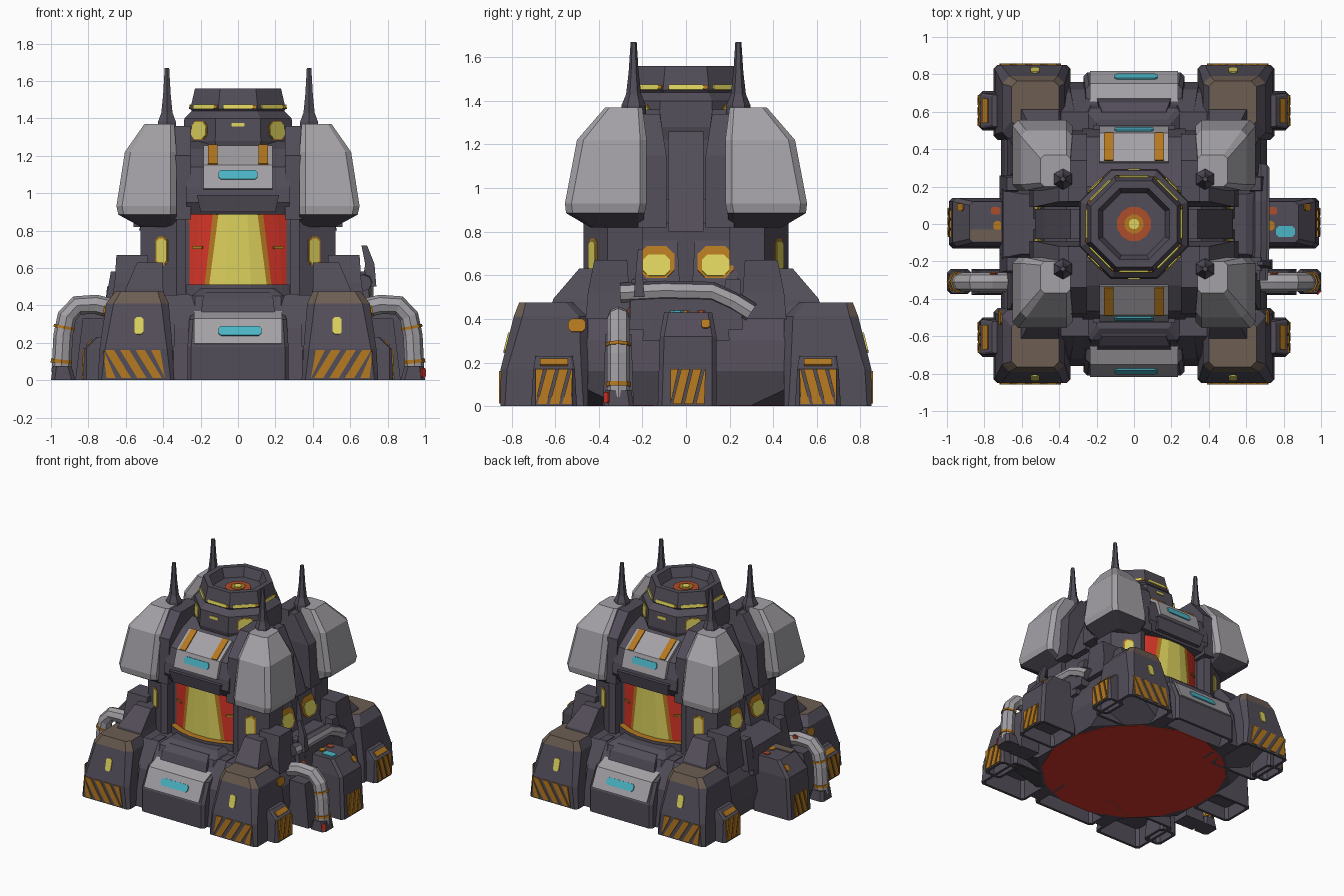
import bpy, bmesh, math
from mathutils import Vector

if "Cube" in bpy.data.objects:
    bpy.data.objects.remove(bpy.data.objects["Cube"])

COLOURS = {
    "dark_metal": (0.085, 0.075, 0.100), "pale_armour": (0.37, 0.355, 0.38),
    "glow_yellow": (0.72, 0.64, 0.11), "glow_red": (0.66, 0.035, 0.02),
    "hazard_orange": (0.46, 0.19, 0.015), "cyan_light": (0.07, 0.46, 0.56),
    "dusty_brown": (0.15, 0.11, 0.085), "ember_red": (0.42, 0.075, 0.025)}
MATS = {}
for key, rgb in COLOURS.items():
    m = bpy.data.materials.new(key)
    m.use_nodes = True
    m.diffuse_color = (*rgb, 1)
    bsdf = m.node_tree.nodes["Principled BSDF"]
    bsdf.inputs["Base Color"].default_value = (*rgb, 1)
    bsdf.inputs["Roughness"].default_value = 0.8
    MATS[key] = m
DARK, PALE, YELLOW, RED, ORANGE, CYAN, BROWN, EMBER = COLOURS


def loft(name, mat, *stacks, mirror=""):
    """Skin stacks of rings; mirror across x and/or y; mat is a name or a rule(centre, normal)."""
    bm = bmesh.new()
    for sx in ((1, -1) if "x" in mirror else (1,)):
        for sy in ((1, -1) if "y" in mirror else (1,)):
            for rings in stacks:
                vs = [[bm.verts.new((p[0] * sx, p[1] * sy, p[2])) for p in r] for r in rings]
                n = len(vs[0])
                for a, b in zip(vs, vs[1:]):
                    for i in range(n):
                        j = (i + 1) % n
                        bm.faces.new((a[i], a[j], b[j], b[i]))
                bm.faces.new(vs[0][::-1])
                bm.faces.new(vs[-1])
    bmesh.ops.dissolve_degenerate(bm, dist=1e-5, edges=bm.edges)
    bmesh.ops.recalc_face_normals(bm, faces=bm.faces)
    used = []
    for f in bm.faces:
        key = mat if isinstance(mat, str) else mat(f.calc_center_median(), f.normal)
        if key not in used:
            used.append(key)
        f.material_index = used.index(key)
    me = bpy.data.meshes.new(name)
    bm.to_mesh(me)
    bm.free()
    for key in used:
        me.materials.append(MATS[key])
    bpy.context.collection.objects.link(bpy.data.objects.new(name, me))


def rect(x0, x1, y0, y1, z, c=0.0):
    """Rectangle ring with cut corners."""
    if not c:
        return [(x0, y0, z), (x1, y0, z), (x1, y1, z), (x0, y1, z)]
    return [(x0 + c, y0, z), (x1 - c, y0, z), (x1, y0 + c, z), (x1, y1 - c, z),
            (x1 - c, y1, z), (x0 + c, y1, z), (x0, y1 - c, z), (x0, y0 + c, z)]


def hollow(x0, x1, y0, y1, depth=.15, c=.02, wall=.02):
    """Rings for an open-bottomed shell foot: cavity roof, inner rim, outer rim."""
    inner = (x0 + wall, x1 - wall, y0 + wall, y1 - wall)
    return [rect(*inner, depth, c), rect(*inner, 0, c), rect(x0, x1, y0, y1, 0, c)]


def ngon(a, z, n=8, cx=0, cy=0):
    """Regular ring with flat sides facing the axes, a = distance to a flat."""
    r = a / math.cos(math.pi / n)
    return [(cx + r * math.cos((i + .5) * math.tau / n), cy + r * math.sin((i + .5) * math.tau / n), z)
            for i in range(n)]


def across(pts, w):
    """Profile of (y, z) points extruded from -w to w."""
    return [[(x, y, z) for y, z in pts] for x in (-w, w)]


def plate(centre, normal, w, h, cut=0.25, t=0.008):
    """Thin cut-corner plate stack lying on a surface."""
    n = Vector(normal).normalized()
    up = Vector((0, 1, 0)) if abs(n.z) > .95 else Vector((0, 0, 1))
    u = up.cross(n).normalized()
    v = n.cross(u)
    flat = rect(-w / 2, w / 2, -h / 2, h / 2, 0, cut * min(w, h))
    return [[Vector(centre) + u * x + v * y + n * k for x, y, _ in flat] for k in (-.001, t)]


def tube(pts, r, n=8):
    """Round section swept along a path."""
    pts = [Vector(p) for p in pts]
    rings = []
    for i, p in enumerate(pts):
        d = (pts[min(i + 1, len(pts) - 1)] - pts[max(i - 1, 0)]).normalized()
        side = (Vector((0, 1, 0)) if abs(d.y) < .5 else Vector((1, 0, 0)))
        side = (side - d * side.dot(d)).normalized()
        up = d.cross(side)
        rings.append([p + r * (side * math.cos(k * math.tau / n) + up * math.sin(k * math.tau / n))
                      for k in range(n)])
    return rings


def hazard(name, origin, u, v, n, count, lean, fill, mirror):
    """Slanted warning stripes over a rectangle."""
    o, u, v, n = map(Vector, (origin, u, v, n))
    clamp = lambda s: min(1, max(0, s))
    stacks = []
    for i in range(-1, count):
        a, w = i / count + .05, fill / count
        quad = [(clamp(a), 0), (clamp(a + w), 0), (clamp(a + w + lean), 1), (clamp(a + lean), 1)]
        if quad[1][0] - quad[0][0] + quad[2][0] - quad[3][0] > .05:
            stacks.append([[o + u * s + v * t + n * k for s, t in quad] for k in (-.002, .007)])
    loft(name, ORANGE, *stacks, mirror=mirror)


# Base, belly plate and mid tier
loft("base_hull", DARK, [rect(-.66, .66, -.66, .66, .004, .36), rect(-.71, .71, -.73, .73, .16, .1),
                         rect(-.69, .69, -.7, .7, .3, .1), rect(-.61, .61, -.6, .6, .455, .1)])
loft("belly_plate", RED, [ngon(.66, 0, 16), ngon(.66, .006, 16)])
loft("mid_body", DARK, [rect(-.48, .48, -.38, .38, .44), rect(-.48, .48, -.38, .38, .84),
                        rect(-.36, .36, -.36, .36, .95)])

# Corner feet with brown tops, lamps and warning stripes
loft("corner_feet", lambda c, n: BROWN if c.z > .41 and (n.z > .8 or abs(n.y) > .5) else DARK,
     hollow(.34, .75, -.85, -.45) + [rect(.35, .74, -.85, -.45, .17, .03),
                                     rect(.37, .705, -.79, -.45, .41, .04),
                                     rect(.4, .655, -.765, -.52, .475, .03)], mirror="xy")
loft("foot_shoulders", DARK, [rect(.38, .62, -.62, -.3, .4), rect(.4, .6, -.61, -.3, .49),
                              rect(.4, .54, -.49, -.3, .63)], mirror="xy")
hazard("foot_stripes", (.39, -.85, .012), (.33, 0, 0), (0, 0, .15), (0, -1, 0), 4, .28, .6, "xy")
loft("foot_lamps", YELLOW, plate((.53, -.819, .29), (0, -1, .25), .048, .095), mirror="xy")
loft("side_skids", DARK, hollow(.68, .83, -.71, -.5, .1) + [rect(.7, .82, -.7, -.51, .17, .01),
                                                           rect(.7, .76, -.69, -.52, .23, .01)], mirror="xy")
hazard("skid_stripes", (.829, -.69, .01), (0, .17, 0), (-.008, 0, .16), (1, 0, .05), 3, .25, .75, "xy")
loft("skid_caps", ORANGE, plate((.793, -.605, .199), (.6, 0, .6), .13, .04, .1), mirror="xy")

# Front and back aprons with pale panels
loft("aprons", DARK, hollow(-.27, .27, -.81, -.45) + [
    rect(-.27, .27, -.81, -.45, .18, .02), rect(-.26, .26, -.74, -.45, .325, .02),
    rect(-.25, .25, -.65, -.45, .36, .02), rect(-.25, .25, -.62, -.45, .45, .02),
    rect(-.2, .2, -.56, -.4, .49, .02)], mirror="y")
loft("apron_steps", DARK, [rect(-.2, .2, -.68, -.5, .33), rect(-.19, .19, -.65, -.5, .43),
                           rect(-.17, .17, -.6, -.5, .47)], mirror="y")
loft("apron_panels", PALE, across([(-.79, .19), (-.817, .195), (-.752, .33), (-.65, .372), (-.64, .34),
                                   (-.72, .31)], .235), mirror="y")
loft("apron_lights", CYAN, plate((.01, -.785, .262), (0, -.135, .065), .23, .055), mirror="y")
loft("apron_cheeks", DARK, [rect(.26, .35, -.76, -.5, 0), rect(.26, .34, -.72, -.5, .28),
                            rect(.26, .32, -.6, -.5, .46)], mirror="xy")

# Glowing reactor windows built as tall curved staves
low = [-.275, -.235, -.18, -.155, -.07, .07, .155, .18, .235, .275]
high = [-.275, -.21, -.135, -.105, -.05, .05, .105, .135, .21, .275]
bow = lambda x: -.455 + 1.1 * x * x
tones = [RED, RED, ORANGE, YELLOW, YELLOW, YELLOW, ORANGE, RED, RED]
for tone, label in ((RED, "outer"), (ORANGE, "edge"), (YELLOW, "core")):
    staves = []
    for i, t in enumerate(tones):
        if t == tone:
            staves.append([[(s[i], bow(s[i]), z), (s[i + 1], bow(s[i + 1]), z),
                            (s[i + 1], -.3, z), (s[i], -.3, z)] for s, z in ((low, .5), (high, .885))])
    loft("reactor_window_" + label, tone, *staves, mirror="y")
sill = [(x, bow(x) - .05) for x in low] + [(.275, -.3), (-.275, -.3)]
loft("window_sills", lambda c, n: ORANGE if n.z > .5 else DARK,
     [[(x, y, z) for x, y in sill] for z in (.43, .512)], mirror="y")
loft("window_bars", ORANGE, plate((.215, -.405, .71), (.47, -1, 0), .06, .015), mirror="xy")

# Corner pillars with lamps
pillar = [(.28, -.3), (.28, -.46), (.33, -.47), (.52, -.36), (.52, -.2), (.3, -.2)]
loft("corner_pillars", DARK, [[(x, y, z) for x, y in pillar] for z in (.44, .9)], mirror="xy")
loft("pillar_lamp_rims", ORANGE, plate((.408, -.425, .69), (.11, -.19, 0), .075, .155, t=.003), mirror="xy")
loft("pillar_lamps", YELLOW, plate((.405, -.427, .69), (.11, -.19, 0), .06, .135), mirror="xy")

# Side bays with windows
loft("side_bays", DARK, [rect(.43, .56, -.24, -.03, .45), rect(.43, .53, -.24, -.03, .58),
                         rect(.43, .485, -.22, -.04, .76)], mirror="xy")
loft("bay_frames", ORANGE, plate((.512, -.135, .66), (.18, 0, .045), .165, .15, t=.004), mirror="xy")
loft("bay_windows", YELLOW, plate((.516, -.135, .645), (.18, 0, .045), .125, .1), mirror="xy")
loft("side_machinery", DARK, [rect(.48, .68, -.46, -.26, .4), rect(.48, .66, -.45, -.26, .52),
                              rect(.48, .65, -.42, -.27, .67)],
     [rect(.54, .72, -.2, .2, .3), rect(.54, .7, -.18, .18, .5), rect(.48, .6, -.16, .16, .55)],
     [rect(.62, .72, -.26, -.16, .35), rect(.62, .68, -.25, -.18, .58)], mirror="xy")
loft("bent_fin", DARK, [rect(.66, .74, -.24, -.19, .5), rect(.68, .73, -.23, -.2, .62),
                        rect(.66, .69, -.22, -.2, .72)])

# Side blocks, stripes and lights
loft("side_blocks", DARK, hollow(.66, .99, -.13, .14, .1) + [rect(.66, .97, -.12, .14, .32, .02),
                                                            rect(.66, .88, -.1, .12, .43, .02)], mirror="x")
hazard("block_stripes", (.99, -.07, .01), (0, .16, 0), (-.01, 0, .16), (1, 0, .06), 3, .25, .75, "x")
loft("block_cap", BROWN, plate((-.79, -.06, .43), (0, 0, 1), .17, .06, .1))
loft("block_light", CYAN, plate((.81, -.04, .43), (0, 0, 1), .1, .06))
loft("amber_markers", ORANGE, plate((.712, -.5, .37), (1, 0, .2), .08, .06),
     plate((.925, .09, .375), (.11, 0, .09), .04, .05), plate((.73, -.01, .43), (0, 0, 1), .04, .05), mirror="x")
loft("red_markers", EMBER, plate((.74, .07, .43), (0, 0, 1), .05, .04),
     plate((.75, -.262, .43), (0, -1, .2), .04, .04), mirror="x")

# Pipes, clamps and boots
loft("exhaust_pipes", PALE, tube([(.66, -.31, .38), (.76, -.31, .405), (.86, -.31, .4), (.915, -.31, .34),
                                  (.935, -.31, .24), (.945, -.31, .04)], .052), mirror="x")
loft("pipe_clamps", ORANGE, tube([(.945, -.31, .09), (.943, -.31, .11)], .057),
     tube([(.931, -.31, .275), (.928, -.31, .29)], .057), mirror="x")
loft("pipe_boots", DARK, [rect(.87, 1, -.375, -.24, 0, .02), rect(.89, .99, -.37, -.25, .075, .02)],
     [rect(.7, .87, -.38, -.24, 0), rect(.7, .83, -.37, -.25, .33)], mirror="x")
loft("boot_tag", RED, plate((.988, -.363, .04), (1, -1, 0), .03, .05))
loft("side_conduit", lambda c, n: PALE if n.x > .3 and n.z < .6 else DARK,
     tube([(.67, -.3, .52), (.68, -.1, .53), (.68, .12, .525), (.68, .22, .48), (.68, .3, .43)], .045))

# Shoulder pods on dark brackets
loft("pod_brackets", DARK, [rect(.25, .36, -.5, -.1, .86), rect(.25, .36, -.48, -.1, 1.2),
                            rect(.25, .35, -.34, -.12, 1.36)],
     [rect(.25, .56, -.22, -.09, .82), rect(.25, .54, -.22, -.09, 1.15), rect(.25, .4, -.22, -.12, 1.34)],
     mirror="xy")
loft("shoulder_pods", lambda c, n: DARK if n.z < -.3 else PALE,
     [rect(.33, .52, -.44, -.2, .82, .02), rect(.33, .64, -.55, -.19, .885, .03),
      rect(.33, .65, -.555, -.18, .93, .03), rect(.33, .605, -.5, -.18, 1.22, .03),
      rect(.34, .5, -.37, -.2, 1.37, .02)], mirror="xy")
loft("side_buttresses", DARK, [rect(.2, .53, -.08, .08, .8), rect(.2, .48, -.08, .08, .95),
                               rect(.2, .34, -.08, .08, 1.26)], mirror="x")
loft("antennas", DARK, [ngon(r, z, 6, .38, -.24) for r, z in
                        ((.055, 1.2), (.048, 1.38), (.03, 1.43), (.02, 1.53), (.012, 1.67))], mirror="xy")

# Front and back hoods
loft("hoods", DARK, across([(-.2, .885), (-.47, .885), (-.51, .95), (-.5, 1.03), (-.465, 1.14), (-.33, 1.235),
                            (-.2, 1.28)], .275), mirror="y")
loft("hood_brows", DARK, [rect(-.2, .2, -.51, -.4, .9), rect(-.22, .22, -.53, -.4, .99)], mirror="y")
loft("hood_panels", PALE, across([(-.48, 1.015), (-.525, 1.025), (-.487, 1.15), (-.335, 1.255), (-.31, 1.2)],
                                 .185), mirror="y")
loft("hood_lights", CYAN, plate((0, -.503, 1.097), (0, -.125, .038), .21, .05), mirror="y")
loft("hood_straps", ORANGE, plate((.135, -.411, 1.2025), (0, -.105, .152), .05, .18, .1), mirror="xy")

# Tower and head with sunken crater
loft("tower", DARK, [ngon(.28, .85), ngon(.28, 1.22), ngon(.295, 1.28), ngon(.287, 1.4), ngon(.24, 1.445)])
loft("tower_head", DARK, [ngon(.24, 1.43), ngon(.255, 1.45), ngon(.23, 1.56), ngon(.19, 1.56),
                          ngon(.165, 1.49)])
face_dirs = [(math.cos(k * math.pi / 4), math.sin(k * math.pi / 4)) for k in range(8)]
loft("head_lights", YELLOW, *[plate((c * .2525, s * .2525, 1.461), (c, s, .227), .16, .025)
                              for c, s in face_dirs])
loft("head_light_ends", ORANGE, *[plate((c * .2525 - s * .09, s * .2525 + c * .09, 1.461), (c, s, .227),
                                        .02, .02) for c, s in face_dirs])
loft("tower_lamp_rims", ORANGE, *[plate((c * .291, s * .291, 1.335), (c, s, .07), .12, .1, t=.003)
                                  for c, s in face_dirs[1::2]])
loft("tower_lamps", YELLOW, *[plate((c * .291, s * .291, 1.335), (c, s, .07), .108, .09)
                              for c, s in face_dirs[1::2]])
loft("tower_slits", YELLOW, plate((0, -.289, 1.365), (0, -1, .07), .07, .02), mirror="y")
for nm, mat, a, h in (("crater_glow", EMBER, .09, .006), ("crater_ring", ORANGE, .05, .011),
                      ("crater_core", YELLOW, .028, .016)):
    loft(nm, mat, [ngon(a, 1.48, 12), ngon(a, 1.49 + h, 12)])
